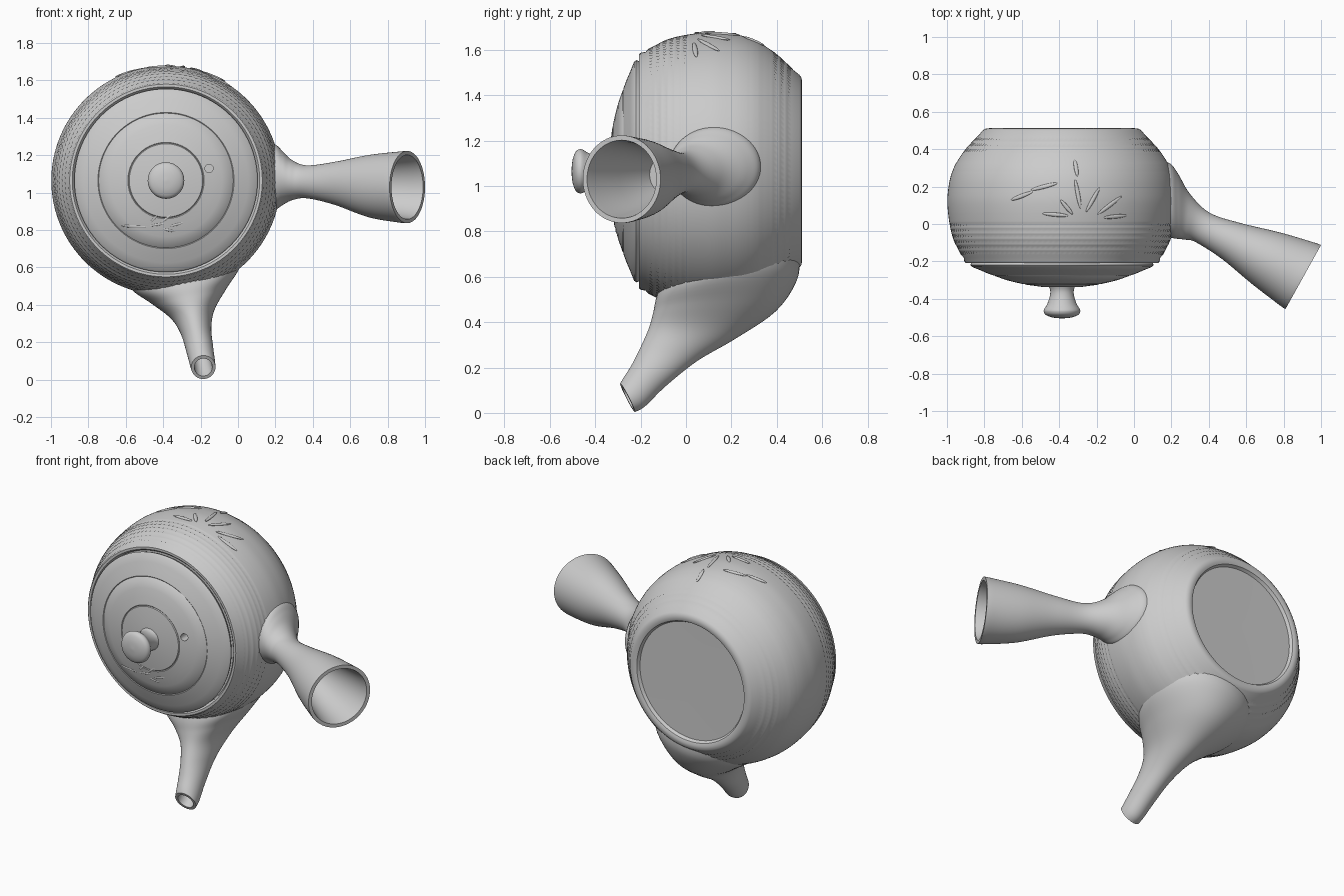
import bpy, bmesh, math
from mathutils import Vector, Matrix

if "Cube" in bpy.data.objects:
    bpy.data.objects.remove(bpy.data.objects["Cube"])

CX, CZ = -0.385, 1.065          # axis of the pot, running along y


def catmull(pts, n):
    """Smooth interpolation through a list of vectors."""
    out = []
    for i in range(len(pts) - 1):
        a, b, c, d = pts[max(i - 1, 0)], pts[i], pts[i + 1], pts[min(i + 2, len(pts) - 1)]
        for k in range(n):
            t = k / n
            out.append(0.5 * (2 * b + (c - a) * t + (2 * a - 5 * b + 4 * c - d) * t * t
                              + (3 * b - a - 3 * c + d) * t ** 3))
    return out + [pts[-1]]


def finish(bm, name, angle=40):
    bmesh.ops.recalc_face_normals(bm, faces=bm.faces)
    me = bpy.data.meshes.new(name)
    bm.to_mesh(me)
    bm.free()
    ob = bpy.data.objects.new(name, me)
    bpy.context.collection.objects.link(ob)
    bpy.ops.object.select_all(action='DESELECT')
    ob.select_set(True)
    bpy.context.view_layer.objects.active = ob
    bpy.ops.object.shade_smooth_by_angle(angle=math.radians(angle))
    return ob


def loft(name, rings, angle=40):
    """Skin a list of closed rings and cap both ends."""
    bm = bmesh.new()
    rows = [[bm.verts.new(p) for p in r] for r in rings]
    n = len(rows[0])
    for a, b in zip(rows, rows[1:]):
        for j in range(n):
            bm.faces.new((a[j], a[(j + 1) % n], b[(j + 1) % n], b[j]))
    bm.faces.new(rows[0])
    bm.faces.new(rows[-1])
    return finish(bm, name, angle)


def lathe(name, profile, seg=96, dents=(), depth=0.007):
    """Turn (radius, y) points about the pot axis, with optional dotted rows."""
    rings = []
    for i, (r, y) in enumerate(profile):
        ring = []
        for j in range(seg):
            rr = r - (depth if i in dents and (j + dents.index(i)) % 2 else 0)
            a = 2 * math.pi * j / seg
            ring.append(Vector((CX + rr * math.sin(a), y, CZ + rr * math.cos(a))))
        rings.append(ring)
    return loft(name, rings)


def section(a, b, w, e, n=64):
    """Ellipse with a-b as one diameter and half-width w along e."""
    m, h = (a + b) / 2, (a - b) / 2
    return [m + h * math.cos(t) + e * w * math.sin(t)
            for t in (2 * math.pi * j / n for j in range(n))]


def skin_path(stations, n):
    cols = [catmull(list(c), n) for c in zip(*stations)]
    return [list(r) for r in zip(*cols)]


def shrink(ring, s):
    c = sum(ring, Vector()) / len(ring)
    return [c + (p - c) * s for p in ring]


# Body: lid seat, rim, rounded wall with dotted bands, recessed foot
wall = [Vector(p) for p in [(.54, -.165), (.558, -.13), (.578, -.09), (.593, -.04), (.604, .02),
        (.611, .08), (.613, .13), (.609, .18), (.599, .24), (.579, .30), (.551, .35),
        (.516, .40), (.48, .44), (.44, .48)]]
side = catmull(wall, 40)


def wall_r(y):
    return min(side, key=lambda p: abs(p.y - y)).x


front = [(.02, -.185), (.488, -.185), (.493, -.2), (.501, -.208), (.515, -.208), (.522, -.2), (.526, -.178)]
ys = [-.165 + .01 * i for i in range(65)]
foot = [(.425, .50), (.412, .509), (.39, .512), (.374, .506), (.364, .488), (.02, .486)]
rows = [len(front) + k for k in (1, 4, 7, 10, 13, 16, 56, 59, 62)]
lathe("body", front + [(wall_r(y), y) for y in ys] + foot, 240, rows)

# Lid with two turned grooves and a steam hole
lid = lathe("lid", [(.02, -.19), (.47, -.19), (.486, -.208), (.490, -.220), (.482, -.229),
            (.44, -.246), (.40, -.263), (.364, -.276), (.36, -.273), (.356, -.279), (.30, -.299),
            (.25, -.312), (.204, -.322), (.20, -.319), (.196, -.324), (.10, -.337), (.01, -.34)])
bpy.ops.mesh.primitive_cylinder_add(vertices=24, radius=.022, depth=.12,
                                    location=(-.155, -.31, 1.13), rotation=(math.pi / 2, 0, 0))
cutter = bpy.context.object
cutter.name = "steam_hole_cutter"
cutter.hide_render = True
cutter.hide_set(True)
cut = lid.modifiers.new("steam_hole", 'BOOLEAN')
cut.operation = 'DIFFERENCE'
cut.object = cutter

# Lid knob
knob = [Vector(p) for p in [(.074, -.325), (.063, -.355), (.066, -.39), (.08, -.43), (.095, -.455),
        (.097, -.470), (.085, -.487), (.05, -.50), (.004, -.505)]]
lathe("lid_knob", [tuple(p) for p in catmull(knob, 4)], 48)

# Side handle: (upper x,y, lower x,y, half height, centre z), hollow at the end
H = [(.12, .335, .15, -.06, .18, 1.085), (.19, .325, .205, -.075, .175, 1.083),
     (.235, .27, .24, -.08, .145, 1.078), (.30, .16, .275, -.084, .108, 1.067),
     (.405, .06, .33, -.097, .088, 1.058), (.57, .005, .47, -.187, .115, 1.05),
     (.78, -.045, .63, -.32, .167, 1.035), (.95, -.095, .78, -.435, .190, 1.03),
     (1.0, -.112, .81, -.455, .193, 1.03)]
st = [section(Vector((a, b, z)), Vector((c, d, z)), w, Vector((0, 0, 1))) for a, b, c, d, w, z in H]
loft("handle", skin_path(st, 6) + [shrink(st[8], .89), shrink(st[7], .86),
                                   shrink(st[6], .82), shrink(st[5], .72)])

# Spout: (front y,z, back y,z, half width), leaning along a radius of the pot
S = [(-.09, .61, .50, .69, .325), (-.13, .51, .49, .59, .30), (-.145, .44, .40, .455, .205),
     (-.165, .37, .22, .33, .118), (-.20, .29, .05, .23, .083), (-.24, .21, -.09, .118, .073),
     (-.275, .155, -.18, .03, .068), (-.29, .128, -.225, .005, .065)]


def on_axis(y, z):
    return Vector((CX + (CZ - z) * .2, y, z))


st = [section(on_axis(a, b), on_axis(c, d), w, Vector((.98, 0, .2))) for a, b, c, d, w in S]
loft("spout", skin_path(st, 6) + [shrink(st[7], .74), shrink(st[6], .68), shrink(st[5], .55)])


# Carved leaf sprays: flat leaf shapes hugging the surface
def leaf(bm, pos, normal, along, length, width):
    u = (along - normal * along.dot(normal)).normalized()
    m = Matrix((u, normal.cross(u), normal)).transposed().to_4x4()
    m = Matrix.Translation(pos) @ m @ Matrix.Diagonal((length / 2, width / 2, .007, 1))
    bmesh.ops.create_uvsphere(bm, u_segments=16, v_segments=10, radius=1, matrix=m)


bm = bmesh.new()
for x, y, deg, ln in [(-.30, .16, 100, .16), (-.22, .13, 60, .15), (-.13, .10, 35, .17),
                      (-.36, .09, 130, .10), (-.10, .04, 5, .14), (-.48, .20, 15, .15),
                      (-.60, .15, 20, .13), (-.42, .05, 175, .14), (-.31, .30, 95, .10)]:
    r = wall_r(y)
    s = (x - CX) / r
    c = math.sqrt(1 - s * s)
    k = (wall_r(y + .03) - wall_r(y - .03)) / .06
    leaf(bm, Vector((x, y, CZ + r * c)), Vector((s, -k, c)).normalized(),
         Vector((math.cos(math.radians(deg)) * c, math.sin(math.radians(deg)),
                 -s * math.cos(math.radians(deg)))), ln, .022)
finish(bm, "body_leaves")

bm = bmesh.new()
for x, z, deg, ln in [(-.55, .82, 0, .15), (-.43, .83, 10, .10), (-.38, .865, 40, .09),
                      (-.33, .83, 15, .10), (-.37, .80, -12, .09), (-.45, .86, 50, .06)]:
    dx, dz = x - CX, z - CZ
    d = math.hypot(dx, dz)
    y = -.34 + .48 * d * d
    leaf(bm, Vector((x, y + .003, z)), Vector((dx * .9, -1, dz * .9)).normalized(),
         Vector((math.cos(math.radians(deg)), 0, math.sin(math.radians(deg)))), ln, .016)
finish(bm, "lid_leaves")
